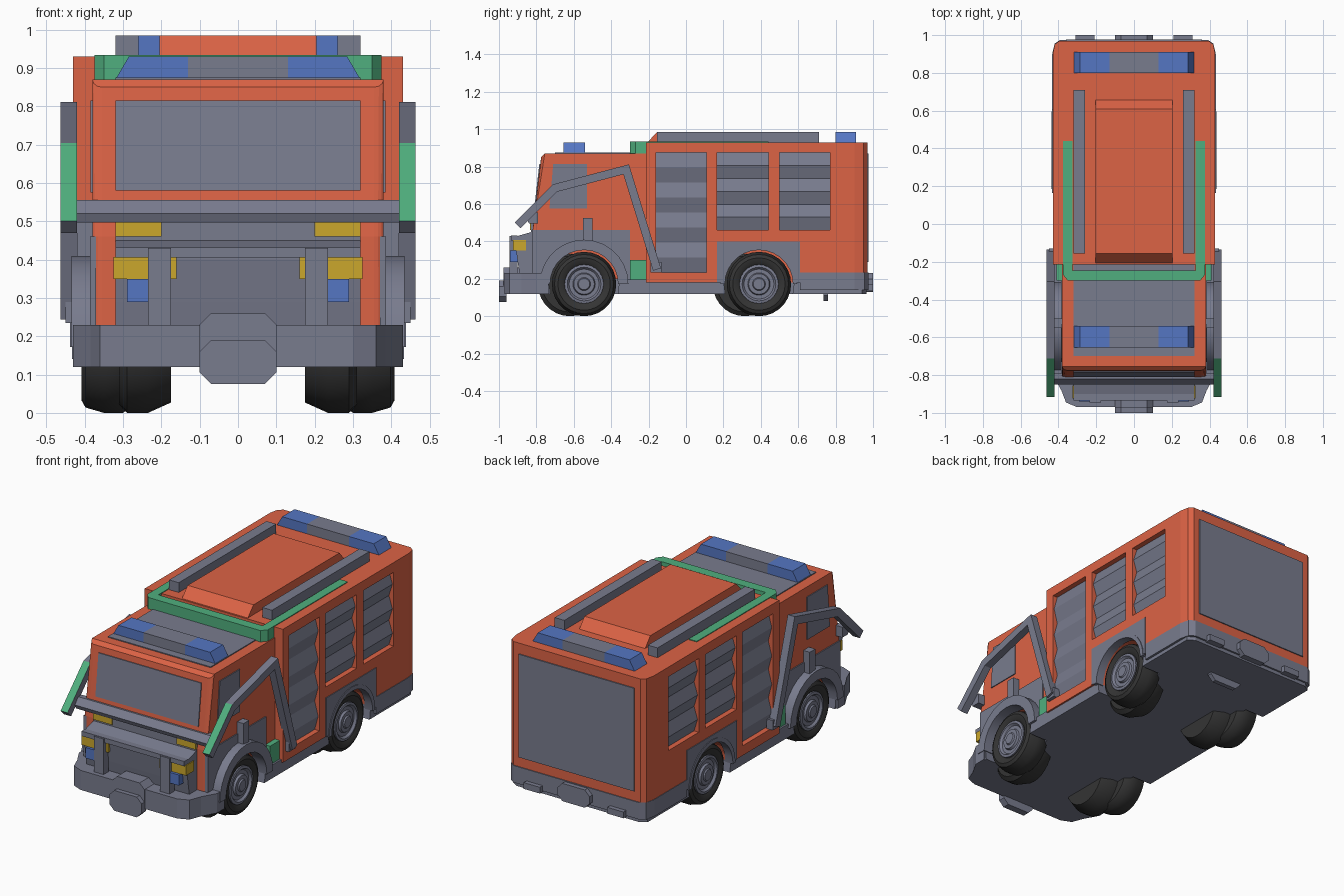
import bpy, bmesh, math
from mathutils import Vector

if "Cube" in bpy.data.objects:
    bpy.data.objects.remove(bpy.data.objects["Cube"])


def material(name, rgb):
    m = bpy.data.materials.new(name)
    m.diffuse_color = (*rgb, 1)
    m.use_nodes = True
    m.node_tree.nodes["Principled BSDF"].inputs["Base Color"].default_value = m.diffuse_color
    return m


ORANGE = material("orange_red", (0.72, 0.125, 0.06))
GREY = material("slate_grey", (0.19, 0.20, 0.27))
BLUE = material("beacon_blue", (0.09, 0.18, 0.54))
GREEN = material("green", (0.08, 0.43, 0.21))
YELLOW = material("lamp_yellow", (0.60, 0.39, 0.025))
BLACK = material("tyre_black", (0.035, 0.035, 0.035))


def finish(name, bm, mat, smooth=False):
    bmesh.ops.recalc_face_normals(bm, faces=bm.faces)
    me = bpy.data.meshes.new(name)
    bm.to_mesh(me)
    bm.free()
    me.materials.append(mat)
    ob = bpy.data.objects.new(name, me)
    bpy.context.collection.objects.link(ob)
    if smooth:
        bpy.ops.object.select_all(action='DESELECT')
        ob.select_set(True)
        bpy.context.view_layer.objects.active = ob
        bpy.ops.object.shade_smooth_by_angle(angle=math.radians(40))
    return ob


def prism_bm(pts, axis, a, b):
    """Extrude a 2D outline along an axis from a to b."""
    place = {'X': lambda p, t: (t, p[0], p[1]), 'Y': lambda p, t: (p[0], t, p[1]),
             'Z': lambda p, t: (p[0], p[1], t)}[axis]
    bm = bmesh.new()
    lo = [bm.verts.new(place(p, a)) for p in pts]
    hi = [bm.verts.new(place(p, b)) for p in pts]
    bm.faces.new(lo)
    bm.faces.new(hi)
    n = len(pts)
    for i in range(n):
        j = (i + 1) % n
        bm.faces.new((lo[i], lo[j], hi[j], hi[i]))
    return bm


def prism(name, pts, axis, a, b, mat, smooth=False):
    return finish(name, prism_bm(pts, axis, a, b), mat, smooth)


def box(name, x0, x1, y0, y1, z0, z1, mat):
    return prism(name, [(x0, y0), (x1, y0), (x1, y1), (x0, y1)], 'Z', z0, z1, mat)


def octagon(cx, cz, w, h, c):
    return [(cx + sx * a, cz + sz * b) for sx, sz, a, b in (
        (-1, -1, w - c, h), (1, -1, w - c, h), (1, -1, w, h - c), (1, 1, w, h - c),
        (1, 1, w - c, h), (-1, 1, w - c, h), (-1, 1, w, h - c), (-1, -1, w, h - c))]


def mirrored(half):
    return half + [(-x, y) for x, y in reversed(half)]


def arc(cy, cz, r, a0=0, a1=180, n=14):
    return [(cy + r * math.cos(math.radians(a0 + (a1 - a0) * i / n)),
             cz + r * math.sin(math.radians(a0 + (a1 - a0) * i / n))) for i in range(n + 1)]


def lathe(name, profile, s, cy, cz, mat, n=28):
    """Turn (radius, x) points around a wheel axle."""
    bm = bmesh.new()
    rings = []
    for r, x in profile:
        rings.append([bm.verts.new((s * x, cy + r * math.cos(k * math.tau / n),
                                    cz + r * math.sin(k * math.tau / n))) for k in range(n)])
    for a, b in zip(rings, rings[1:]):
        for k in range(n):
            bm.faces.new((a[k], a[(k + 1) % n], b[(k + 1) % n], b[k]))
    bm.faces.new(rings[0])
    bm.faces.new(rings[-1])
    return finish(name, bm, mat, True)


def cut(ob, cutters):
    for c in cutters:
        m = ob.modifiers.new("cut", 'BOOLEAN')
        m.operation, m.solver, m.object = 'DIFFERENCE', 'EXACT', c
    bpy.context.view_layer.update()
    deps = bpy.context.evaluated_depsgraph_get()
    me = bpy.data.meshes.new_from_object(ob.evaluated_get(deps))
    ob.modifiers.clear()
    ob.data = me


WZ, FRONT, REAR = 0.172, -0.545, 0.39
SHUTTERS = [(-0.16, 0.11, 0.235, 4), (0.165, 0.44, 0.46, 3), (0.5, 0.77, 0.46, 3)]

# Main bodies
rear_body = prism("rear_body", mirrored([(0.43, -0.215), (0.43, 0.90), (0.42, 0.95), (0.395, 0.97)]),
                  'Z', 0.18, 0.93, ORANGE)
bm = prism_bm([(-0.82, 0.2), (-0.82, 0.46), (-0.775, 0.85), (-0.755, 0.87), (-0.2, 0.87), (-0.2, 0.2)],
              'X', -0.38, 0.38)
corners = [e for e in bm.edges if all(v.co.y < -0.77 for v in e.verts)
           and abs(e.verts[0].co.x - e.verts[1].co.x) < 0.01]
bmesh.ops.bevel(bm, geom=corners, offset=0.025, segments=3, profile=0.5, affect='EDGES')
cab = finish("cab", bm, ORANGE)
chassis = prism("chassis", mirrored([(0.36, -0.93), (0.42, -0.78), (0.42, 0.94), (0.38, 0.965)]),
                'Z', 0.12, 0.195, GREY)
claddings = [box("cab_lower_cladding", s * 0.37, s * 0.386, -0.82, -0.3, 0.19, 0.46, GREY) for s in (1, -1)]
claddings += [box("rear_arch_panel", s * 0.42, s * 0.434, 0.165, 0.61, 0.18, 0.40, GREY) for s in (1, -1)]

# Cutters for wheel arches and shutter openings
arches, openings = [], []
for s in (1, -1):
    for cy in (FRONT, REAR):
        arches.append(prism("arch_cutter", arc(cy, WZ, 0.187, 0, 345, 23), 'X', s * 0.3, s * 0.5, GREY))
    for y0, y1, z0, n in SHUTTERS:
        openings.append(box("shutter_cutter", s * 0.39, s * 0.5, y0, y1, z0, 0.875, GREY))
cut(rear_body, arches[1::2] + openings)
for ob in [cab, chassis] + claddings:
    cut(ob, arches)
for c in arches + openings:
    bpy.data.objects.remove(c)

# Cab glass, roof and front
box("roof_panel", -0.32, 0.32, -0.70, -0.215, 0.865, 0.875, GREY)
slope = lambda z: -0.82 + (z - 0.46) * 0.045 / 0.39
prism("windscreen", [(slope(0.58) - 0.005, 0.58), (slope(0.815) - 0.005, 0.815),
                     (slope(0.815) + 0.02, 0.815), (slope(0.58) + 0.02, 0.58)], 'X', -0.32, 0.32, GREY)
prism("front_crossbar", [(-0.79, 0.555), (-0.82, 0.555), (-0.85, 0.52), (-0.84, 0.497), (-0.79, 0.497)],
      'X', -0.42, 0.42, GREY)
box("front_panel", -0.32, 0.32, -0.828, -0.80, 0.43, 0.50, GREY)
prism("nose", [(-0.81, 0.23), (-0.89, 0.23), (-0.90, 0.29), (-0.915, 0.40), (-0.915, 0.425), (-0.81, 0.455)],
      'X', -0.32, 0.32, GREY)
box("bull_bar_top", -0.32, 0.32, -0.935, -0.90, 0.405, 0.432, GREY)
prism("front_bumper", mirrored([(0.43, -0.735), (0.43, -0.80), (0.385, -0.88), (0.36, -0.945), (0.30, -0.97)]),
      'Z', 0.12, 0.23, GREY)
prism("bumper_hump", octagon(0, 0.19, 0.1, 0.07, 0.03), 'Y', -0.975, -0.88, GREY)
prism("front_winch", octagon(0, 0.133, 0.1, 0.057, 0.03), 'Y', -1.0, -0.96, GREY)

# Rear panel, skirt and hitch
box("rear_panel", -0.36, 0.36, 0.96, 0.976, 0.29, 0.87, GREY)
prism("rear_skirt", mirrored([(0.433, 0.61), (0.433, 0.90), (0.42, 0.955), (0.39, 0.975)]),
      'Z', 0.14, 0.235, GREY)
prism("rear_hitch", octagon(0, 0.18, 0.1, 0.05, 0.03), 'Y', 0.96, 1.0, GREY)
prism("under_plate", octagon(0, 0.135, 0.1, 0.055, 0.03), 'Y', 0.735, 0.76, GREY)

# Roof hatch
prism("roof_hatch", [(-0.21, 0.925), (-0.155, 0.985), (0.61, 0.985), (0.66, 0.925)],
      'X', -0.205, 0.205, ORANGE)

# Beacon bars: grey centre with blue ends
for name, y0, y1, z0, z1 in (("front_beacon", -0.655, -0.54, 0.87, 0.93), ("rear_beacon", 0.80, 0.91, 0.925, 0.985)):
    box(name + "_centre", -0.13, 0.13, y0, y1, z0, z1, GREY)
    for s in (1, -1):
        prism(name + "_lamp", [(s * 0.13, z0), (s * 0.32, z0), (s * 0.285, z1), (s * 0.13, z1)],
              'Y', y0, y1, BLUE)

# Green roof frame, open at the back
prism("green_roof_frame", mirrored([(0.325, 0.44), (0.375, 0.44), (0.375, -0.27), (0.35, -0.30)])[:4]
      + [(-0.35, -0.30), (-0.375, -0.27), (-0.375, 0.44), (-0.325, 0.44), (-0.325, -0.245), (0.325, -0.245)],
      'Z', 0.87, 0.934, GREEN)


def ribbon(path, h):
    """Outline of a bent bar with mitred corners."""
    p = [Vector(q) for q in path]
    left, right = [], []
    for i in range(len(p)):
        dirs = [(p[j + 1] - p[j]).normalized() for j in (i - 1, i) if 0 <= j < len(p) - 1]
        d = sum(dirs, Vector((0, 0))).normalized()
        off = Vector((-d.y, d.x)) * h / d.dot(dirs[0])
        left.append(tuple(p[i] + off))
        right.append(tuple(p[i] - off))
    return left + right[::-1]


# Parts repeated on both sides
for s in (1, -1):
    box("roof_rail", s * 0.26, s * 0.32, -0.155, 0.71, 0.925, 0.985, GREY)
    prism("side_window", [(-0.73, 0.575), (-0.71, 0.815), (-0.53, 0.815), (-0.53, 0.575)],
          'X', s * 0.37, s * 0.385, GREY)
    box("side_handle", s * 0.37, s * 0.42, -0.55, -0.50, 0.40, 0.525, GREY)
    box("green_side_block", s * 0.36, s * 0.41, -0.30, -0.21, 0.18, 0.30, GREEN)
    box("upper_lamp", s * 0.20, s * 0.32, -0.834, -0.81, 0.46, 0.50, YELLOW)
    box("headlight", s * 0.16, s * 0.325, -0.925, -0.855, 0.35, 0.407, YELLOW)
    box("blue_flasher", s * 0.225, s * 0.29, -0.94, -0.88, 0.29, 0.35, BLUE)
    box("bull_bar_post", s * 0.175, s * 0.235, -0.945, -0.90, 0.21, 0.43, GREY)
    box("rear_step", s * 0.21, s * 0.31, 0.95, 1.0, 0.135, 0.17, GREY)
    # Roller shutters with wedge-shaped slats
    for y0, y1, z0, n in SHUTTERS:
        pts = [(s * 0.38, z0)]
        h = (0.875 - z0) / n
        for i in range(n):
            pts += [(s * 0.40, z0 + i * h), (s * 0.422, z0 + (i + 0.5) * h)]
        pts += [(s * 0.40, 0.875), (s * 0.38, 0.875)]
        prism("roller_shutter", pts, 'Y', y0, y1, GREY)
    # Side arm, green on top of its front section
    arm = prism("side_arm", ribbon([(-0.90, 0.485), (-0.70, 0.685), (-0.32, 0.785), (-0.155, 0.25)], 0.022),
                'X', s * 0.42, s * 0.463, GREY)
    arm.data.materials.append(GREEN)
    for f in arm.data.polygons:
        if f.normal.z > 0.3 and f.center.y < -0.7:
            f.material_index = 1
    box("arm_mount", s * 0.41, s * 0.45, -0.19, -0.13, 0.235, 0.29, GREY)
    # Wheel arches
    for name, cy, r, x0 in (("front_fender", FRONT, 0.237, 0.36), ("rear_fender", REAR, 0.205, 0.39)):
        prism(name, arc(cy, WZ, r) + arc(cy, WZ, 0.182)[::-1], 'X', s * x0,
              s * (0.434 if cy < 0 else 0.438), GREY, True)
    # Wheels: outer tyre, inner tyre set forward, and stepped hub
    for cy in (FRONT, REAR):
        lathe("outer_tyre", [(0.10, 0.39), (0.115, 0.403), (0.14, 0.408), (0.158, 0.398), (0.172, 0.35),
                             (0.172, 0.30), (0.15, 0.27)], s, cy, WZ, BLACK)
        lathe("inner_tyre", [(0.15, 0.31), (0.172, 0.29), (0.172, 0.235), (0.145, 0.175)],
              s, cy - 0.075, WZ, BLACK)
        lathe("wheel_hub", [(0.104, 0.38), (0.104, 0.402), (0.09, 0.405), (0.08, 0.393), (0.06, 0.393),
                            (0.055, 0.405), (0.035, 0.405), (0.03, 0.412)], s, cy, WZ, GREY)
